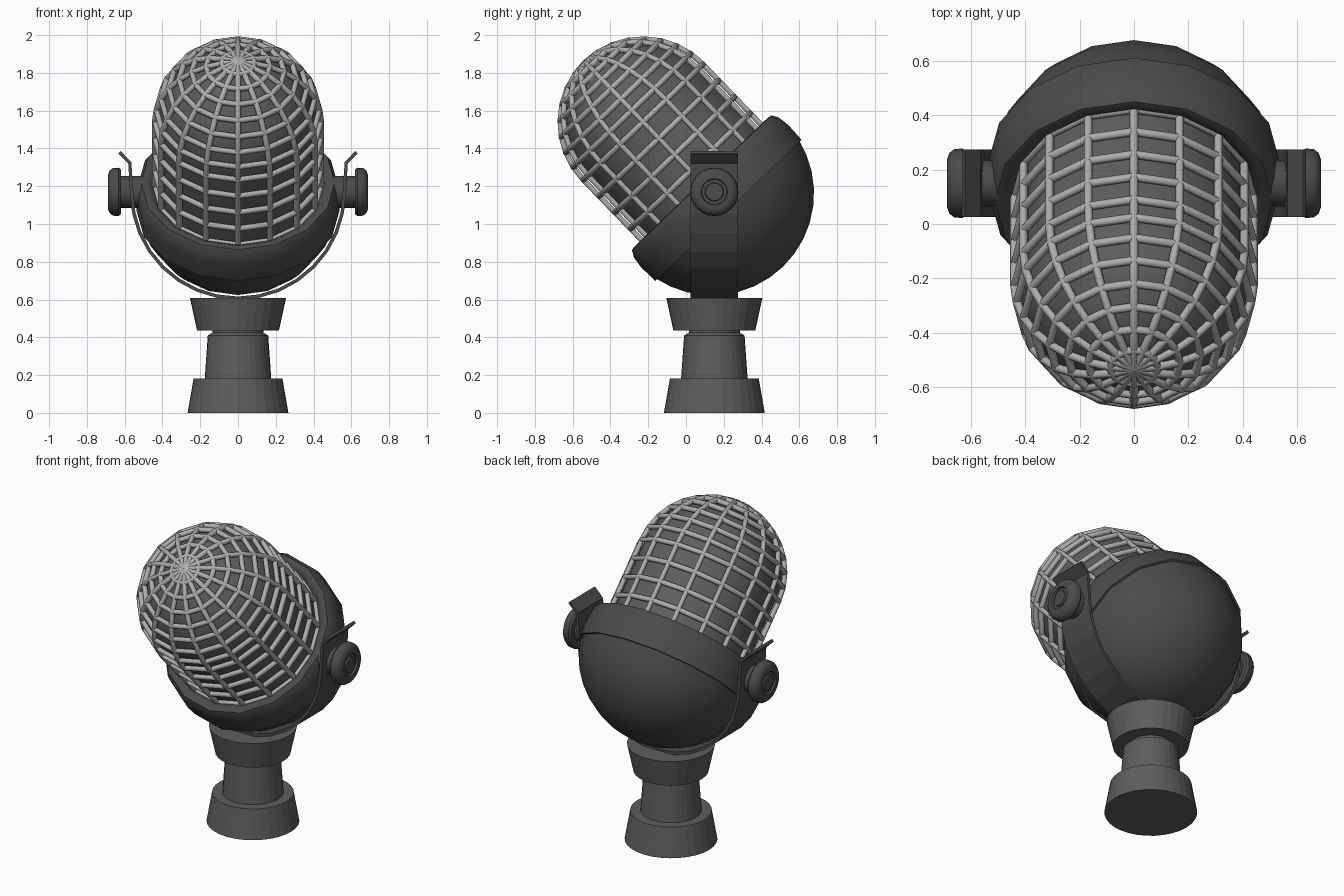
import bpy, bmesh, math
from mathutils import Matrix, Vector

if "Cube" in bpy.data.objects:
    bpy.data.objects.remove(bpy.data.objects["Cube"])

def material(name, v):
    m = bpy.data.materials.new(name)
    m.diffuse_color = (v, v, v, 1)
    m.use_nodes = True
    m.node_tree.nodes["Principled BSDF"].inputs["Base Color"].default_value = m.diffuse_color
    return m

DARK = material("dark_grey", 0.07)
MID = material("mid_grey", 0.11)
LIGHT = material("light_grey", 0.42)

# Tilted frame of the head, and pivot shared by yoke and stand
HEAD = Matrix.Translation((0, 0.138, 1.162)) @ Matrix.Rotation(math.radians(44), 4, 'X')
PY, PZ = 0.15, 1.17

def finish(bm, name, mat, matrix, angle=None):
    bmesh.ops.remove_doubles(bm, verts=bm.verts, dist=1e-5)
    bmesh.ops.recalc_face_normals(bm, faces=bm.faces)
    me = bpy.data.meshes.new(name)
    bm.to_mesh(me)
    bm.free()
    me.transform(matrix)
    me.materials.append(mat)
    ob = bpy.data.objects.new(name, me)
    bpy.context.collection.objects.link(ob)
    if angle:
        bpy.ops.object.select_all(action='DESELECT')
        ob.select_set(True)
        bpy.context.view_layer.objects.active = ob
        bpy.ops.object.shade_smooth_by_angle(angle=math.radians(angle))
    return ob

def lathe(name, profile, segs, mat, matrix, angle=None):
    """Spin an (r, z) profile around z."""
    bm = bmesh.new()
    vs = [bm.verts.new((r, 0, z)) for r, z in profile]
    es = [bm.edges.new(p) for p in zip(vs, vs[1:])]
    bmesh.ops.spin(bm, geom=vs + es, cent=(0, 0, 0), axis=(0, 0, 1),
                   angle=2 * math.pi, steps=segs)
    return finish(bm, name, mat, matrix, angle)

def arc(r, z0, a0, a1, n):
    """Profile points; angle measured up from the horizontal."""
    return [(max(0, r * math.cos(t)), z0 + r * math.sin(t)) for t in
            (math.radians(a0 + (a1 - a0) * i / n) for i in range(n + 1))]

# Bowl and rounded rim
lathe("bowl", arc(0.54, 0, -90, -12, 8), 16, DARK, HEAD, 40)
lathe("bowl_rim", [(0.5, -0.125), (0.538, -0.125), (0.542, -0.02), (0.533, 0.045),
                   (0.512, 0.08), (0.485, 0.083), (0.455, 0.06), (0.43, 0.01),
                   (0.0, 0.0)], 16, DARK, HEAD, 50)

# Inner screen behind the grille
TOP = 0.525
lathe("inner_screen", [(0.42, 0.0)] + arc(0.42, TOP, 0, 90, 8), 16, MID, HEAD, 40)

# Grille: 16 ribs and stacked rings of round wire
R = 0.44
profile = [(R, 0.045 + 0.12 * i) for i in range(4)] + arc(R, TOP, 0, 90, 8)
cu = bpy.data.curves.new("grille", 'CURVE')
cu.dimensions = '3D'
cu.bevel_depth = 0.016
cu.bevel_resolution = 1

def wire(pts, cyclic):
    s = cu.splines.new('POLY')
    s.points.add(len(pts) - 1)
    for p, co in zip(s.points, pts):
        p.co = (*(HEAD @ Vector(co)), 1)
    s.use_cyclic_u = cyclic
    s.use_smooth = True

ANG = [2 * math.pi * i / 16 for i in range(16)]
for a in ANG:
    wire([(r * math.cos(a), r * math.sin(a), z) for r, z in profile], False)
for r, z in profile[:-1]:
    wire([(r * math.cos(a), r * math.sin(a), z) for a in ANG], True)
cu.materials.append(LIGHT)
bpy.context.collection.objects.link(bpy.data.objects.new("grille", cu))

# Yoke: a U-shaped strap with bent-out ends
half = [(0.628, 0.21), (0.573, 0.155)] + arc(0.563, 0, 0, -90, 8)
path = half + [(-x, z) for x, z in reversed(half[:-1])]
bm = bmesh.new()
rows = [[bm.verts.new((x, y, z)) for y in (-0.125, 0.125)] for x, z in path]
for a, b in zip(rows, rows[1:]):
    bm.faces.new((a[0], a[1], b[1], b[0]))
yoke = finish(bm, "yoke", DARK, Matrix.Translation((0, PY, PZ)))
mod = yoke.modifiers.new("thickness", 'SOLIDIFY')
mod.thickness = 0.018
mod.offset = 0

# Side knobs with spacers, one per side
knob = [(0, 0.5), (0.085, 0.5), (0.085, 0.62), (0.118, 0.62), (0.128, 0.632),
        (0.126, 0.662), (0.112, 0.68), (0.09, 0.688), (0.07, 0.688),
        (0.066, 0.676), (0.05, 0.676), (0.046, 0.686), (0, 0.686)]
for side, s in (("right", 1), ("left", -1)):
    m = Matrix.Translation((0, PY, PZ)) @ Matrix.Rotation(s * math.pi / 2, 4, 'Y')
    lathe("knob_" + side, knob, 24, DARK, m, 35)

# Stand: flared foot, neck, groove and collar
lathe("stand", [(0, 0), (0.267, 0), (0.235, 0.183), (0.176, 0.183), (0.16, 0.41),
                (0.135, 0.425), (0.135, 0.437), (0.217, 0.437), (0.254, 0.607),
                (0, 0.607)], 32, MID, Matrix.Translation((0, PY, 0)))
